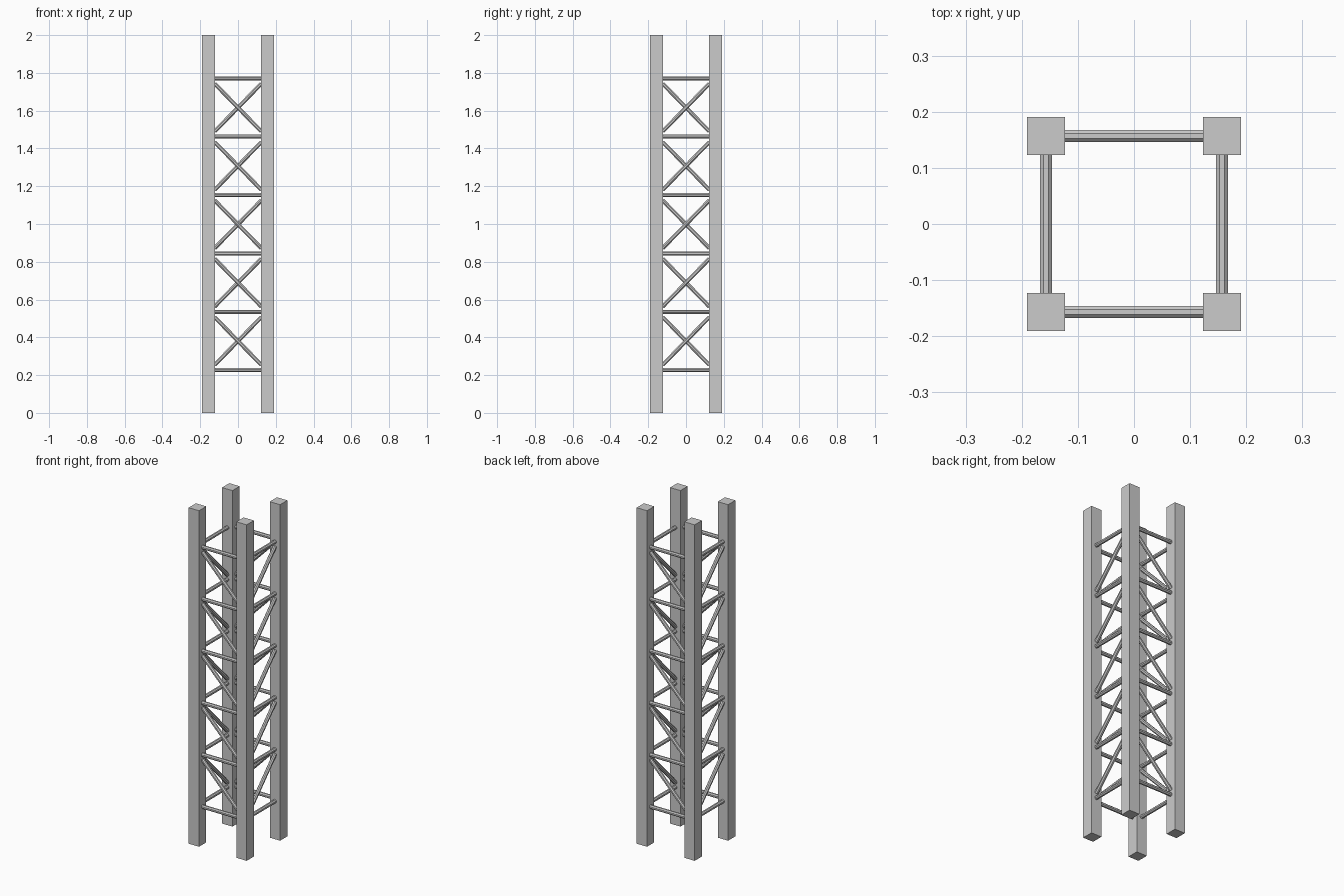
import bpy
from math import pi
from mathutils import Vector, Matrix

if "Cube" in bpy.data.objects:
    bpy.data.objects.remove(bpy.data.objects["Cube"])

C = 0.157       # post centre offset
W = 0.068       # post width
INNER = C - W / 2 + 0.001
R = 0.0115      # brace radius
Z0, STEP, BAYS = 0.226, 0.309, 5


def post(x, y):
    bpy.ops.mesh.primitive_cube_add(size=1, location=(x, y, 1))
    o = bpy.context.object
    o.name = "corner_post"
    o.scale = (W, W, 2)


def rod(name, a, b):
    a, b = Vector(a), Vector(b)
    d = b - a
    bpy.ops.mesh.primitive_cylinder_add(vertices=8, radius=R, depth=d.length)
    o = bpy.context.object
    o.name = name
    # flats face along the local axes
    o.data.transform(Matrix.Rotation(pi / 8, 4, 'Z'))
    o.rotation_mode = 'QUATERNION'
    o.rotation_quaternion = d.to_track_quat('Z', 'Y')
    o.location = (a + b) / 2


# four corner posts
for sx in (-1, 1):
    for sy in (-1, 1):
        post(sx * C, sy * C)

# horizontal rungs on all four sides
for i in range(BAYS + 1):
    z = Z0 + i * STEP
    for s in (-1, 1):
        rod("rung", (-INNER, s * C, z), (INNER, s * C, z))
        rod("rung", (s * C, -INNER, z), (s * C, INNER, z))

# one diagonal per bay and side, opposite sides lean opposite ways
H = 0.127
for i in range(BAYS):
    z = Z0 + (i + 0.5) * STEP
    for s in (-1, 1):
        rod("diagonal_brace", (s * INNER, s * C, z + H), (-s * INNER, s * C, z - H))
        rod("diagonal_brace", (s * C, s * INNER, z + H), (s * C, -s * INNER, z - H))
